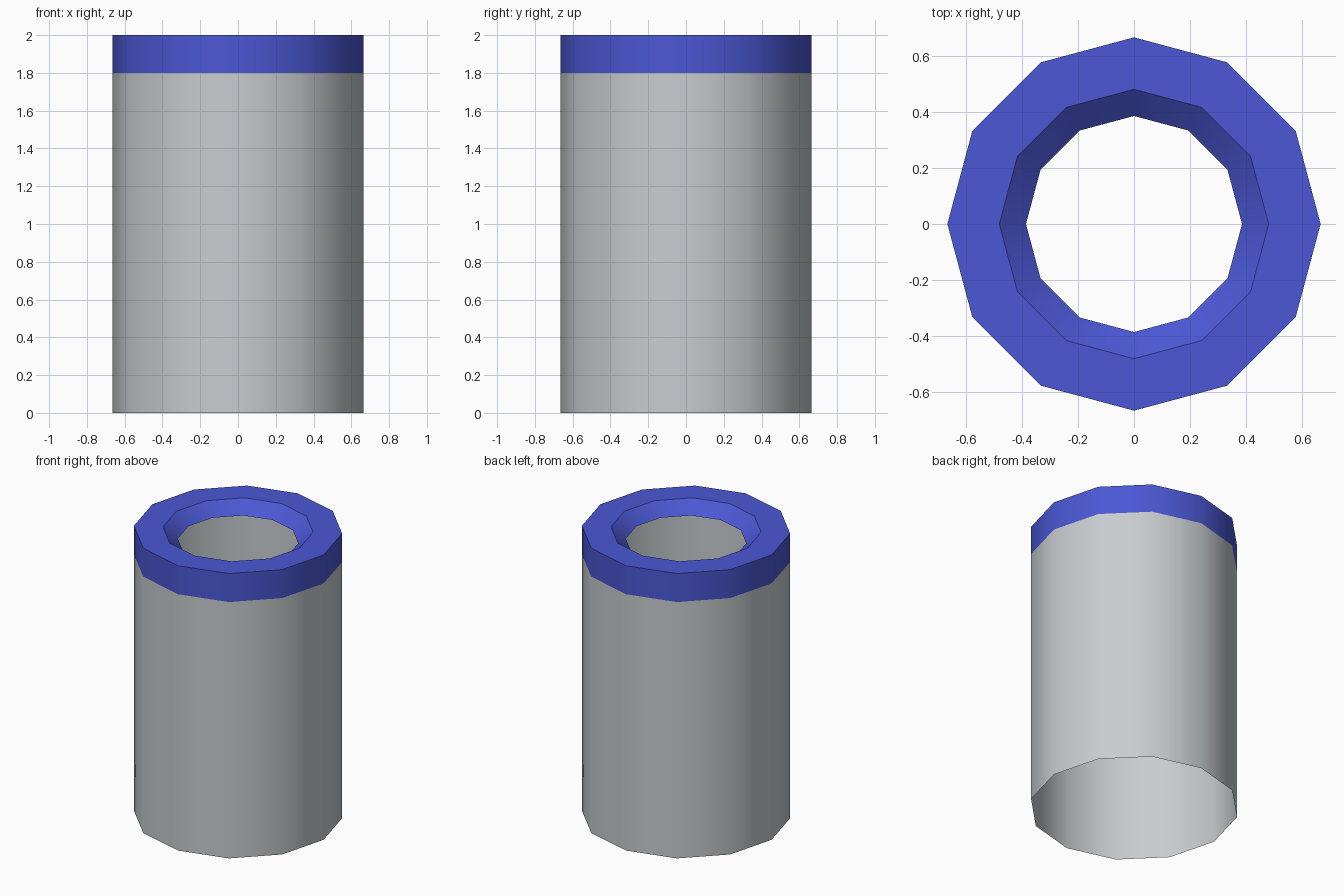
import bpy, bmesh, math

if "Cube" in bpy.data.objects:
    bpy.data.objects.remove(bpy.data.objects["Cube"])

SIDES = 12


def material(name, rgb):
    m = bpy.data.materials.new(name)
    m.diffuse_color = (*rgb, 1.0)
    m.use_nodes = True
    m.node_tree.nodes["Principled BSDF"].inputs["Base Color"].default_value = m.diffuse_color
    return m


def lathe(name, profile, mat):
    """Open shell made by turning an (r, z) profile round the z axis."""
    bm = bmesh.new()
    rings = []
    for r, z in profile:
        rings.append([bm.verts.new((r * math.cos(2 * math.pi * i / SIDES),
                                    r * math.sin(2 * math.pi * i / SIDES), z))
                      for i in range(SIDES)])
    for a, b in zip(rings, rings[1:]):
        for i in range(SIDES):
            j = (i + 1) % SIDES
            bm.faces.new((a[i], a[j], b[j], b[i]))
    mesh = bpy.data.meshes.new(name)
    bm.to_mesh(mesh)
    bm.free()
    mesh.materials.append(mat)
    obj = bpy.data.objects.new(name, mesh)
    bpy.context.collection.objects.link(obj)
    bpy.ops.object.select_all(action='DESELECT')
    obj.select_set(True)
    bpy.context.view_layer.objects.active = obj
    bpy.ops.object.shade_smooth_by_angle(angle=math.radians(35))
    return obj


grey = material("light grey", (0.58, 0.61, 0.63))
blue = material("blue", (0.07, 0.097, 0.66))

# Thin open wall
lathe("tube_wall", [(0.665, 0.0), (0.665, 1.8)], grey)
# Band, flat rim and sloping inner lip
lathe("top_rim", [(0.665, 1.8), (0.665, 2.0), (0.48, 2.0), (0.385, 1.92)], blue)
